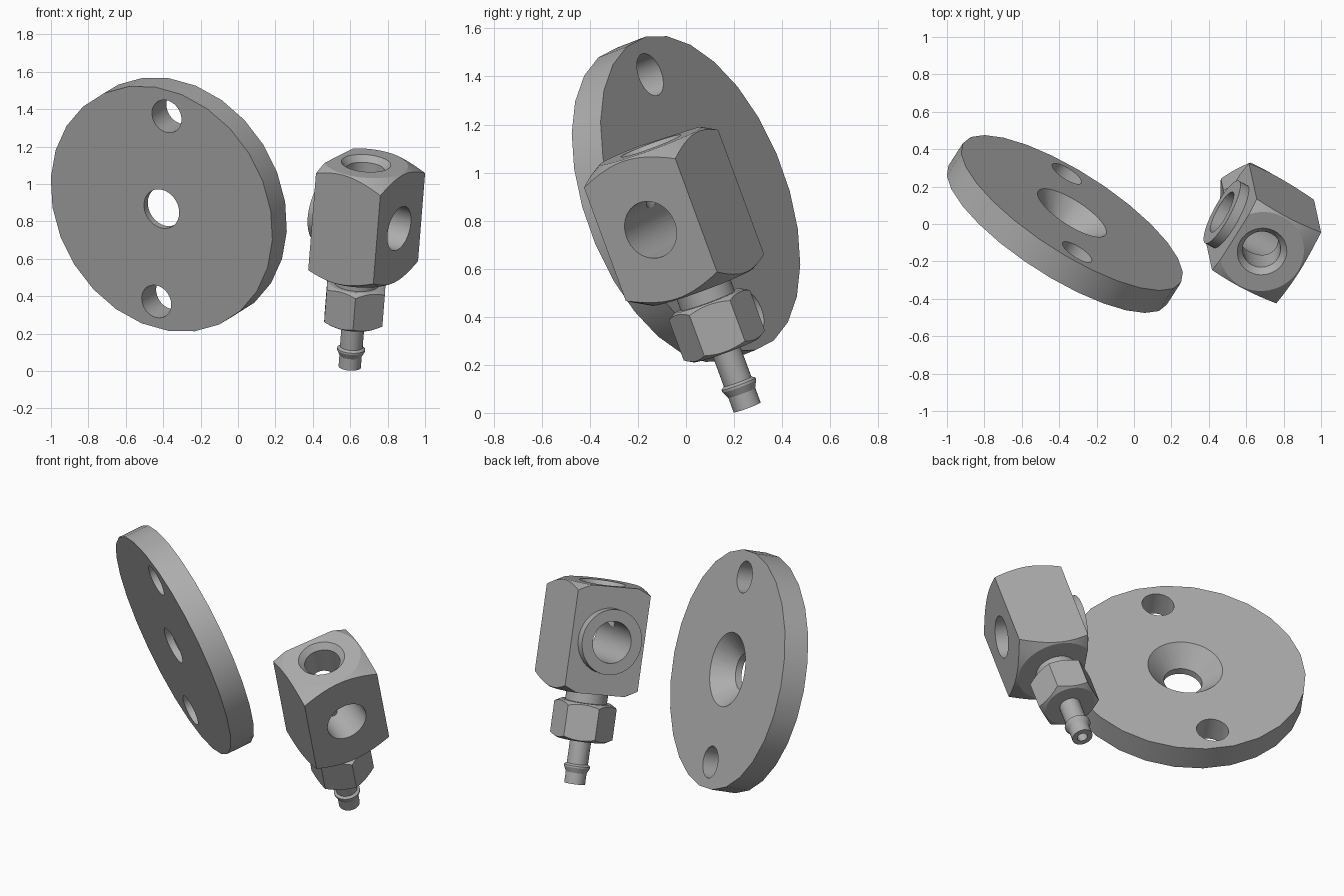
import bpy, bmesh, math
from mathutils import Matrix, Vector

if "Cube" in bpy.data.objects:
    bpy.data.objects.remove(bpy.data.objects["Cube"], do_unlink=True)

steel = bpy.data.materials.new("plain grey metal")
steel.use_nodes = True
grey = (0.42, 0.42, 0.42, 1)
steel.diffuse_color = grey
steel.node_tree.nodes["Principled BSDF"].inputs["Base Color"].default_value = grey


def frame(origin, n, w):
    """Placement whose local y follows n and local z follows w."""
    w = Vector(w).normalized()
    u = Vector(n).cross(w).normalized()
    n = w.cross(u)
    return Matrix.Translation(origin) @ Matrix((u, n, w)).transposed().to_4x4()


def finish(name, bm, place):
    bmesh.ops.remove_doubles(bm, verts=bm.verts, dist=1e-5)
    bmesh.ops.recalc_face_normals(bm, faces=bm.faces)
    mesh = bpy.data.meshes.new(name)
    bm.to_mesh(mesh)
    bm.free()
    mesh.materials.append(steel)
    obj = bpy.data.objects.new(name, mesh)
    bpy.context.collection.objects.link(obj)
    obj.matrix_world = place
    return obj


def lathe(name, profile, place, sides=40):
    """Spin a closed (radius, height) loop about local z."""
    bm = bmesh.new()
    verts = [bm.verts.new((r, 0, h)) for r, h in profile]
    edges = [bm.edges.new((a, b)) for a, b in zip(verts, verts[1:] + verts[:1])
             if a.co.x > 0 or b.co.x > 0]
    bmesh.ops.spin(bm, geom=verts + edges, cent=(0, 0, 0), axis=(0, 0, 1),
                   angle=math.tau, steps=sides, use_merge=False)
    return finish(name, bm, place)


def rod(name, r, bottom, top, place, sides=40):
    return lathe(name, [(0, bottom), (r, bottom), (r, top), (0, top)], place, sides)


def box(name, low, high, place):
    bm = bmesh.new()
    bmesh.ops.create_cube(bm, size=1)
    for v in bm.verts:
        v.co = [high[i] if v.co[i] > 0 else low[i] for i in range(3)]
    return finish(name, bm, place)


def combine(obj, tool, operation):
    mod = obj.modifiers.new("bool", "BOOLEAN")
    mod.operation, mod.object, mod.solver = operation, tool, "EXACT"
    tool.hide_render = True
    bpy.context.view_layer.update()
    bpy.ops.object.select_all(action="DESELECT")
    bpy.context.view_layer.objects.active = obj
    obj.select_set(True)
    bpy.ops.object.modifier_apply(modifier="bool")
    bpy.data.objects.remove(tool, do_unlink=True)


def smooth(obj):
    bpy.ops.object.select_all(action="DESELECT")
    bpy.context.view_layer.objects.active = obj
    obj.select_set(True)
    bpy.ops.object.shade_smooth_by_angle(angle=math.radians(25))


# Round flange plate: local y is its thickness, so spin it about that axis
disc_frame = frame((-0.37, 0, 0.89), (0.515, 0.80, 0.31), (0.051, -0.389, 0.92))
disc_axis = disc_frame @ Matrix.Rotation(math.radians(-90), 4, "X")
half = 0.075
plate = rod("flange_plate", 0.692, -half, half, disc_axis, 26)

# Countersunk centre hole and two mounting holes
sink = lathe("sink", [(0, -0.2), (0.11, -0.2), (0.11, -0.035), (0.215, half),
                      (0.215, 0.2), (0, 0.2)], disc_axis)
combine(plate, sink, "DIFFERENCE")
for side in (-1, 1):
    place = disc_axis @ Matrix.Translation((0, side * 0.538, 0))
    combine(plate, rod("drill", 0.092, -0.2, 0.2, place), "DIFFERENCE")
smooth(plate)

# Valve block: box with its corners turned down by shallow cones at both ends
block_frame = frame((0.661, -0.039, 0.818), (0.515, 0.816, 0.264), (0.075, -0.345, 0.935))
cross_axis = block_frame @ Matrix.Rotation(math.radians(90), 4, "Y")
end, rim, wide = 0.313, 0.225, 0.4
drop = (wide - rim) * math.tan(math.radians(30))
block = box("valve_block", (-0.17, -0.2325, -end), (0.235, 0.2325, end), block_frame)
turned = lathe("turned", [(0, -end), (rim, -end), (wide, drop - end),
                          (wide, end - drop), (rim, end), (0, end)], block_frame, 64)
combine(block, turned, "INTERSECT")

# Side boss, cross bore, countersunk top bore and small outlet drilling
combine(block, rod("boss", 0.19, -0.223, -0.1, cross_axis), "UNION")
combine(block, rod("cross_bore", 0.122, -0.4, 0.4, cross_axis), "DIFFERENCE")
top_bore = lathe("top_bore", [(0, 0), (0.102, 0), (0.102, 0.28), (0.133, end),
                              (0.133, 0.4), (0, 0.4)], block_frame)
combine(block, top_bore, "DIFFERENCE")
combine(block, rod("outlet", 0.03, -0.5, 0, block_frame, 20), "DIFFERENCE")
smooth(block)

# Collar between block and nut
smooth(lathe("collar", [(0.03, -0.4), (0.12, -0.4), (0.12, -0.3), (0.03, -0.3)], block_frame))

# Hexagon nut with chamfered corners
top, bottom = -0.375, -0.595
nut = rod("hex_nut", 0.18, bottom, top, block_frame, 6)
cone = lathe("cone", [(0, bottom), (0.145, bottom), (0.19, bottom + 0.026),
                      (0.19, top - 0.026), (0.145, top), (0, top)], block_frame, 48)
combine(nut, cone, "INTERSECT")
combine(nut, rod("nut_bore", 0.03, -1, 0, block_frame, 20), "DIFFERENCE")
smooth(nut)

# Hose stem with one barb ring and an open end
stem = [(0.03, -0.58), (0.061, -0.58), (0.061, -0.735), (0.075, -0.745),
        (0.075, -0.755), (0.06, -0.785), (0.06, -0.85), (0.03, -0.85)]
smooth(lathe("hose_stem", stem, block_frame, 32))
